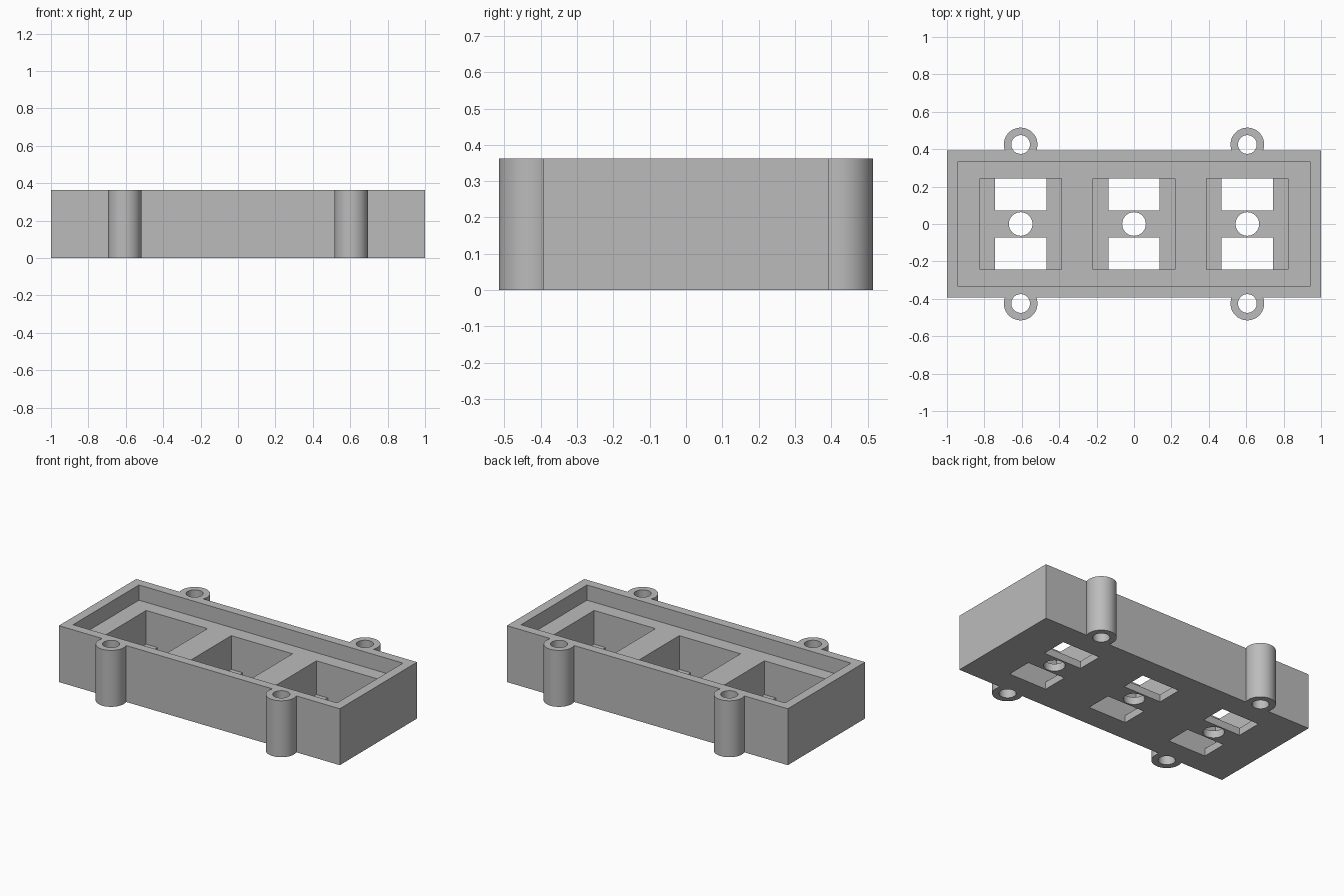
import bpy
import math

cube = bpy.data.objects.get("Cube")
if cube:
    bpy.data.objects.remove(cube, do_unlink=True)

HEIGHT = 0.363
LEDGE = 0.265       # bottom of the shallow top recess
FLOOR = 0.048       # thickness of the pocket floor
BOSS_X, BOSS_Y = 0.606, 0.425

grey = bpy.data.materials.new("plain grey")
grey.use_nodes = True
colour = (0.5, 0.5, 0.5, 1)
grey.diffuse_color = colour
grey.node_tree.nodes["Principled BSDF"].inputs["Base Color"].default_value = colour


def box(name, x, y, z):
    """Box from (min, max) ranges."""
    bpy.ops.mesh.primitive_cube_add(
        size=1, location=[sum(r) / 2 for r in (x, y, z)])
    ob = bpy.context.object
    ob.name = name
    ob.scale = [r[1] - r[0] for r in (x, y, z)]
    bpy.ops.object.transform_apply(location=True, rotation=True, scale=True)
    return ob


def cylinder(name, x, y, radius, z):
    bpy.ops.mesh.primitive_cylinder_add(
        vertices=64, radius=radius, depth=z[1] - z[0],
        location=(x, y, sum(z) / 2))
    ob = bpy.context.object
    ob.name = name
    bpy.ops.object.transform_apply(location=True, rotation=True, scale=True)
    return ob


def combine(target, tool, operation):
    """Apply one boolean and remove the tool."""
    mod = target.modifiers.new(operation, "BOOLEAN")
    mod.operation = operation
    mod.solver = "EXACT"
    mod.object = tool
    bpy.context.view_layer.objects.active = target
    bpy.ops.object.modifier_apply(modifier=mod.name)
    bpy.data.objects.remove(tool, do_unlink=True)


# Housing block with the shallow recess in its top
housing = box("switch_housing", (-1, 1), (-0.393, 0.393), (0, HEIGHT))
combine(housing, box("recess", (-0.94, 0.94), (-0.335, 0.335), (LEDGE, 1)), "DIFFERENCE")

# Three pockets, each with two slots and a round hole in its floor
for x in (-BOSS_X, 0, BOSS_X):
    combine(housing, box("pocket", (x - 0.218, x + 0.218), (-0.243, 0.243),
                         (FLOOR, 0.5)), "DIFFERENCE")
    for y in ((-0.243, -0.073), (0.073, 0.243)):
        combine(housing, box("slot", (x - 0.137, x + 0.137), y, (-0.1, 0.1)), "DIFFERENCE")
    combine(housing, cylinder("centre_hole", x, 0, 0.063, (-0.1, 0.1)), "DIFFERENCE")

# Four screw bosses on the long sides
for x in (-BOSS_X, BOSS_X):
    for y in (-BOSS_Y, BOSS_Y):
        combine(housing, cylinder("boss", x, y, 0.09, (0, HEIGHT)), "UNION")
        combine(housing, cylinder("screw_hole", x, y, 0.05, (-0.1, 0.5)), "DIFFERENCE")

# Flat faces with smooth cylinders
housing.data.materials.clear()
housing.data.materials.append(grey)
bpy.ops.object.select_all(action="DESELECT")
housing.select_set(True)
bpy.context.view_layer.objects.active = housing
bpy.ops.object.shade_smooth_by_angle(angle=math.radians(30))
